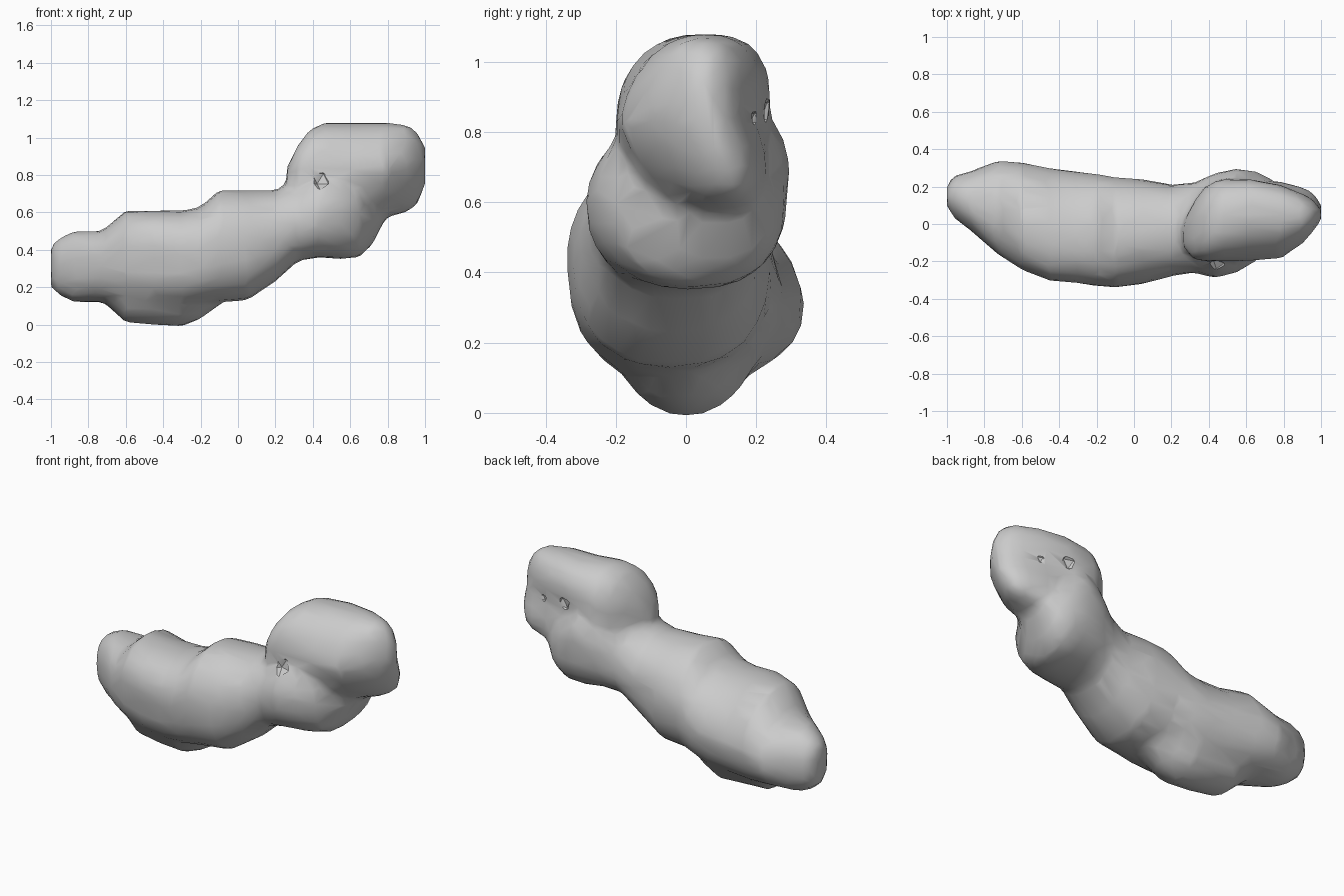
import bpy
import bmesh
import math
from mathutils import Vector

if "Cube" in bpy.data.objects:
    bpy.data.objects.remove(bpy.data.objects["Cube"], do_unlink=True)

# One plain clay grey
clay = bpy.data.materials.new("clay grey")
clay.use_nodes = True
GREY = (0.6, 0.6, 0.6, 1)
clay.diffuse_color = GREY
clay.node_tree.nodes["Principled BSDF"].inputs["Base Color"].default_value = GREY

SIDES = 24


def signed_power(value, power):
    return math.copysign(abs(value) ** power, value)


def bump(x, centre, reach):
    return max(0, 1 - abs(x - centre) / reach)


def body_lean(x, dz):
    """The back leans forward over the belly and backward under the head."""
    if dz < 0:
        return 0
    return (0.2 * bump(x, .55, .3) - 0.3 * bump(x, -.45, .45)) * dz


def head_lean(x, dz):
    """The crown and the jaw both sit further back than the cheeks."""
    if dz > 0:
        return 0.28 * bump(x, .7, .3) * dz
    return -0.4 * min(1, max(0, (x - .5) / .3)) * dz


def no_lean(x, dz):
    return 0


def loft(bm, stations, upper, lower, lean):
    """Skin rounded cross-sections; each station is x, low z, high z, low y, high y."""
    rings = []
    for x, z_low, z_high, y_low, y_high in stations:
        centre_y, half_y = (y_low + y_high) / 2, (y_high - y_low) / 2
        centre_z, half_z = (z_low + z_high) / 2, (z_high - z_low) / 2
        ring = []
        for i in range(SIDES):
            angle = math.tau * i / SIDES
            power = lower if math.sin(angle) < 0 else upper
            dy = half_y * signed_power(math.cos(angle), power)
            dz = half_z * signed_power(math.sin(angle), power)
            dy += lean(x, dz)
            ring.append(bm.verts.new((x, centre_y + dy, centre_z + dz)))
        rings.append(ring)
    for a, b in zip(rings, rings[1:]):
        for i in range(SIDES):
            j = (i + 1) % SIDES
            bm.faces.new((a[i], a[j], b[j], b[i]))
    bm.faces.new(rings[0])
    bm.faces.new(rings[-1])


bm = bmesh.new()

# Segmented body, from tail tip to the lobe under the head
loft(bm, [
    (-1.0, .2, .42, .09, .21),
    (-.96, .16, .46, .03, .26),
    (-.88, .12, .5, -.03, .28),
    (-.73, .12, .5, -.16, .34),
    (-.6, .09, .61, -.24, .33),
    (-.45, .08, .61, -.29, .3),
    (-.3, .08, .61, -.31, .28),
    (-.2, .1, .63, -.33, .27),
    (-.1, .12, .72, -.34, .25),
    (.05, .13, .72, -.32, .24),
    (.2, .23, .72, -.28, .21),
    (.32, .34, .77, -.26, .22),
    (.43, .36, .86, -.29, .27),
    (.55, .35, .9, -.26, .29),
    (.65, .36, .84, -.2, .28),
    (.72, .43, .74, -.08, .25),
    (.78, .55, .68, 0, .2),
], 0.92, 0.85, body_lean)

# Low belly keel that carries the weight on the ground
loft(bm, [
    (-.72, .12, .3, -.05, .16),
    (-.6, .01, .4, -.17, .2),
    (-.45, 0, .4, -.2, .2),
    (-.3, -.01, .4, -.2, .2),
    (-.2, .03, .4, -.18, .17),
    (-.08, .12, .3, -.1, .1),
], 1, 1.05, no_lean)

# Upright head with a narrow snout
loft(bm, [
    (.26, .74, .84, -.12, 0),
    (.32, .66, .96, -.19, .12),
    (.38, .62, 1.04, -.2, .2),
    (.46, .58, 1.08, -.2, .24),
    (.62, .57, 1.08, -.2, .23),
    (.78, .57, 1.08, -.19, .2),
    (.9, .6, 1.07, -.11, .16),
    (.96, .64, 1.03, -.04, .13),
    (1.0, .74, .95, .02, .08),
], 0.85, 0.85, head_lean)

bmesh.ops.recalc_face_normals(bm, faces=bm.faces)
mesh = bpy.data.meshes.new("worm_body")
bm.to_mesh(mesh)
bm.free()
mesh.materials.append(clay)
body = bpy.data.objects.new("worm_body", mesh)
bpy.context.collection.objects.link(body)

# Fuse the forms, soften the creases and reduce to broad facets
remesh = body.modifiers.new("fuse", 'REMESH')
remesh.mode = 'VOXEL'
remesh.voxel_size = 0.025
soften = body.modifiers.new("soften", 'SMOOTH')
soften.factor = 0.5
soften.iterations = 4
facets = body.modifiers.new("facets", 'DECIMATE')
facets.ratio = 0.1

# Small angular hollows in the sides of the head
for name, place, size in (
    ("front_hollow", (.44, -.24, .78), .06),
    ("back_hollow", (.65, .26, .86), .055),
    ("small_back_hollow", (.81, .21, .84), .03),
):
    bm = bmesh.new()
    bmesh.ops.create_icosphere(bm, subdivisions=1, radius=size)
    cutter_mesh = bpy.data.meshes.new(name)
    bm.to_mesh(cutter_mesh)
    bm.free()
    cutter_mesh.materials.append(clay)
    cutter = bpy.data.objects.new(name, cutter_mesh)
    cutter.location = Vector(place)
    bpy.context.collection.objects.link(cutter)
    cutter.hide_render = True
    cutter.hide_viewport = True
    cut = body.modifiers.new(name, 'BOOLEAN')
    cut.operation = 'DIFFERENCE'
    cut.object = cutter
    cut.solver = 'EXACT'

# Bake the modifiers, then shade smoothly with crisp hollows
bpy.context.view_layer.update()
graph = bpy.context.evaluated_depsgraph_get()
final_mesh = bpy.data.meshes.new_from_object(body.evaluated_get(graph))
body.modifiers.clear()
body.data = final_mesh
bpy.ops.object.select_all(action='DESELECT')
body.select_set(True)
bpy.context.view_layer.objects.active = body
bpy.ops.object.shade_smooth_by_angle(angle=math.radians(40))
